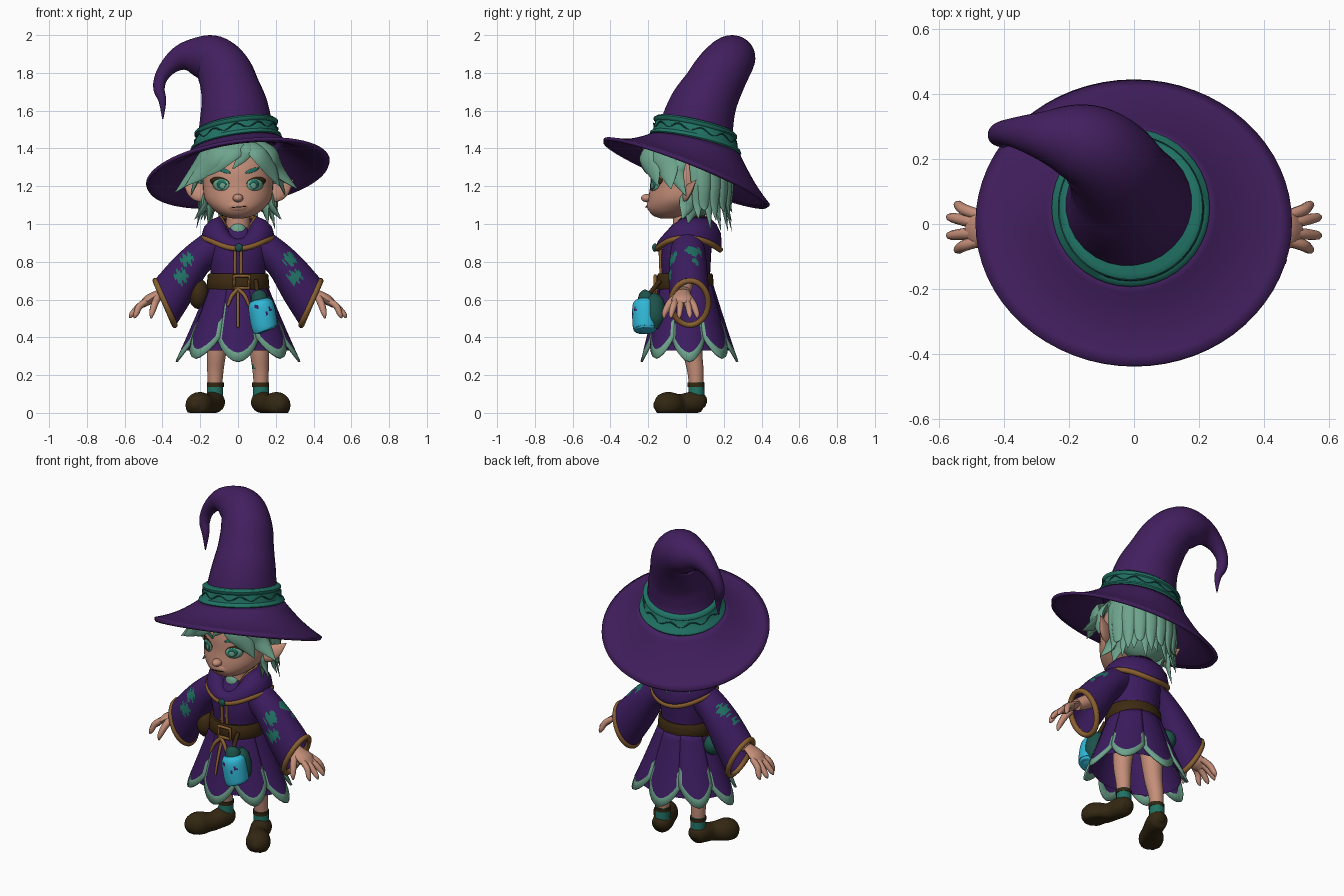
import bpy, bmesh, math
from mathutils import Vector as V

if "Cube" in bpy.data.objects:
    bpy.data.objects.remove(bpy.data.objects["Cube"])


def material(name, *rgb):
    m = bpy.data.materials.new(name)
    m.use_nodes = True
    m.diffuse_color = (*rgb, 1)
    m.node_tree.nodes["Principled BSDF"].inputs["Base Color"].default_value = (*rgb, 1)
    return m


HAT = material("hat purple", .054, .0135, .112)
ROBE = material("robe purple", .045, .0115, .115)
TEAL = material("teal", .015, .17, .13)
DEEP = material("deep teal", .012, .085, .07)
MINT = material("mint", .155, .37, .265)
SKIN = material("skin", .55, .27, .19)
GOLD = material("gold trim", .25, .115, .03)
LEATHER = material("leather", .046, .023, .006)
SHOE = material("dark shoe", .033, .02, .006)
CYAN = material("cyan glass", .03, .48, .68)


def mesh(name, verts, faces, *mats, thick=0, angle=50):
    me = bpy.data.meshes.new(name)
    me.from_pydata([tuple(v) for v in verts], [], faces)
    bm = bmesh.new()
    bm.from_mesh(me)
    bmesh.ops.remove_doubles(bm, verts=bm.verts, dist=1e-5)
    bmesh.ops.recalc_face_normals(bm, faces=bm.faces)
    bm.to_mesh(me)
    bm.free()
    ob = bpy.data.objects.new(name, me)
    bpy.context.collection.objects.link(ob)
    for m in mats:
        me.materials.append(m)
    if thick:
        mod = ob.modifiers.new("thickness", "SOLIDIFY")
        mod.thickness, mod.offset = thick, 0
    bpy.ops.object.select_all(action="DESELECT")
    ob.select_set(True)
    bpy.context.view_layer.objects.active = ob
    bpy.ops.object.shade_smooth_by_angle(angle=math.radians(angle))
    return ob


def spline(pts, steps=5):
    """Smooth curve through tuples of any length."""
    out = []
    for i in range(len(pts) - 1):
        a, b, c, d = (pts[min(max(i + k, 0), len(pts) - 1)] for k in (-1, 0, 1, 2))
        for j in range(steps):
            t = j / steps
            out.append(tuple(q + t / 2 * (r - p + t * (2*p - 5*q + 4*r - s + t * (3*q - p - 3*r + s)))
                             for p, q, r, s in zip(a, b, c, d)))
    return out + [tuple(pts[-1])]


def loft(name, rings, *mats, n=24, caps=True, closed=False, thick=0):
    """Skin over elliptical rings given as (centre, axis, axis)."""
    verts = [c + a * math.cos(k * math.tau / n) + b * math.sin(k * math.tau / n)
             for c, a, b in rings for k in range(n)]
    m = len(rings)
    faces = [(i * n + k, i * n + (k + 1) % n, (i + 1) % m * n + (k + 1) % n, (i + 1) % m * n + k)
             for i in range(m if closed else m - 1) for k in range(n)]
    if caps and not closed:
        faces += [tuple(range(n)), tuple(range((m - 1) * n, m * n))]
    return mesh(name, verts, faces, *mats, thick=thick)


def sweep(name, pts, *mats, n=12, steps=5, closed=False, flat=None, ratio=1):
    """Tube through (x, y, z, radius); flat is a centre the broad side faces away from."""
    pts = pts if closed else spline(pts, steps)
    P, rings, side, m = [V(p[:3]) for p in pts], [], V((.31, .9, .2)), len(pts)
    for i, p in enumerate(P):
        t = P[(i + 1) % m] - P[i - 1] if closed else P[min(i + 1, m - 1)] - P[max(i - 1, 0)]
        t.normalize()
        if flat is not None:
            side = p - flat
        side = (side - t * side.dot(t)).normalized()
        r = max(pts[i][3], .001)
        rings.append((p, t.cross(side) * r, side * r * ratio))
    return loft(name, rings, *mats, n=n, closed=closed)


def stack(name, rows, *mats, caps=True, steps=5, n=32):
    """Level rings given as (z, y, x radius, y radius)."""
    return loft(name, [(V((0, y, z)), V((a, 0, 0)), V((0, b, 0))) for z, y, a, b in spline(rows, steps)],
                *mats, n=n, caps=caps)


def blob(name, loc, size, mat):
    rows = [(V(loc) + V((0, 0, -size[2] * math.cos(t))), V((size[0] * math.sin(t), 0, 0)),
             V((0, size[1] * math.sin(t), 0))) for t in [math.pi * (.02 + .96 * i / 14) for i in range(15)]]
    loft(name, rows, mat)


def paint(ob, index, spots, size):
    """Ragged patches of another colour around the given spots."""
    for f in ob.data.polygons:
        c = f.center
        if any((c - V(q)).length < size * (1 + .35 * math.sin(c.x * 190 + c.z * 150)) for q in spots):
            f.material_index = index


def circle(n):
    return [k * math.tau / n for k in range(n)]


# Hat: crooked cone, drooping brim and band
sweep("hat_cone", [(-.01, .05, 1.42, .215), (-.012, .06, 1.52, .195), (-.02, .09, 1.62, .178),
                   (-.04, .135, 1.71, .158), (-.07, .185, 1.8, .146), (-.125, .232, 1.865, .132),
                   (-.2, .258, 1.885, .112), (-.285, .272, 1.885, .075), (-.355, .28, 1.845, .05),
                   (-.405, .28, 1.78, .036), (-.418, .27, 1.715, .03), (-.4, .255, 1.65, .02),
                   (-.398, .25, 1.555, .003)], HAT, n=28)
N, ROWS, verts = 64, 9, []
for i in range(ROWS):
    t = i / (ROWS - 1)
    for a in circle(N):
        c, s = math.cos(a), math.sin(a)
        inner = V((.225 * c - .01, .225 * s + .05, 1.42 + .034 * c - .05 * s))
        outer = V((.483 * c, .437 * s, 1.268 + .062 * c - .172 * s))
        verts.append(inner.lerp(outer, t) - V((0, 0, .02 * math.sin(math.pi * t))))
mesh("hat_brim", verts, [(i * N + k, i * N + (k + 1) % N, (i + 1) * N + (k + 1) % N, (i + 1) * N + k)
                         for i in range(ROWS - 1) for k in range(N)], HAT, thick=.018)
loft("hat_band", [(V((-.01, .05, 1.415 + h)), V((r, 0, .15 * r)), V((0, r, -.22 * r)))
                  for h, r in ((0, .235), (.012, .243), (.025, .238), (.032, .226), (.08, .213),
                               (.087, .221), (.1, .221), (.112, .205))], TEAL, n=40)
sweep("band_vine", [(.22 * math.cos(a) - .01, .22 * math.sin(a) + .05, 1.471 + .033 * math.cos(a)
                     - .049 * math.sin(a) + .013 * math.sin(11 * a), .004) for a in circle(132)],
      DEEP, n=6, closed=True)

# Head, with a surface lookup so face details follow it
HEAD = [(1.03, -.1, .03, .035), (1.045, -.085, .085, .09), (1.08, -.06, .135, .14), (1.13, -.03, .175, .17),
        (1.2, -.015, .185, .175), (1.28, -.01, .182, .175), (1.36, -.005, .16, .155), (1.43, 0, .09, .09)]
stack("head", HEAD, SKIN, n=40)


def face_y(x, z):
    rows = spline(HEAD)
    for p, q in zip(rows, rows[1:]):
        if p[0] <= z <= q[0]:
            t = (z - p[0]) / (q[0] - p[0])
            y, a, b = (p[k] + t * (q[k] - p[k]) for k in (1, 2, 3))
            return y - b * math.sqrt(max(0, 1 - (x / a) ** 2))
    return -.1


def face_plate(name, x, z, w, h, mat, lift, tilt=0):
    pts = [(x, z)] + [(x + f * w * math.cos(a), z + f * (h * math.sin(a) + tilt * w * math.cos(a)))
                      for f in (.5, 1) for a in circle(20)]
    faces = [(0, 1 + k, 1 + (k + 1) % 20) for k in range(20)]
    faces += [(1 + k, 1 + (k + 1) % 20, 21 + (k + 1) % 20, 21 + k) for k in range(20)]
    mesh(name, [(u, face_y(u, v) - lift, v) for u, v in pts], faces, mat, thick=.003)


for s, side in ((-1, "right"), (1, "left")):
    face_plate(side + "_eyelash", s * .096, 1.222, .05, .026, SHOE, .003, s * .14)
    face_plate(side + "_eye", s * .09, 1.207, .043, .031, MINT, .005)
    face_plate(side + "_iris", s * .086, 1.21, .024, .027, TEAL, .007)
    face_plate(side + "_iris_glow", s * .083, 1.203, .014, .016, MINT, .009)
    face_plate(side + "_eyebrow", s * .075, 1.283, .036, .011, TEAL, .005, s * .35)
    sweep(side + "_ear", [(s * .165, -.01, 1.15, .032), (s * .2, .005, 1.165, .048), (s * .24, .025, 1.187, .04),
                          (s * .292, .055, 1.235, .002)], SKIN, flat=V((s * .2, .5, 1.1)), ratio=.35)
blob("nose", (0, -.205, 1.137), (.028, .033, .022), SKIN)
blob("muzzle", (0, -.165, 1.098), (.07, .043, .042), SKIN)
face_plate("mouth", .005, 1.09, .04, .0025, LEATHER, .012, .08)
stack("neck", [(.9, 0, .07, .07), (1.06, -.01, .06, .06)], SKIN)

# Hair: cap, swept fringe, side and back locks
CENTRE = V((0, .02, 1.22))


def lock(name, pts, w):
    profile = (.75, 1, .8, .55, .03) if len(pts) == 5 else (.7, 1, .85, .03)
    sweep(name, [(*p, w * f) for p, f in zip(pts, profile)], MINT, n=10, flat=CENTRE, ratio=.4)


blob("hair_back", (0, .07, 1.24), (.195, .135, .2), MINT)
blob("hair_top", (0, .01, 1.37), (.185, .175, .075), MINT)
for i, (path, w) in enumerate([
        (((.06, -.15, 1.43), (-.04, -.21, 1.375), (-.12, -.195, 1.31), (-.19, -.175, 1.245)), .054),
        (((.03, -.14, 1.43), (-.1, -.19, 1.38), (-.19, -.15, 1.28), (-.28, -.13, 1.2)), .062),
        (((0, -.12, 1.43), (-.14, -.14, 1.38), (-.23, -.09, 1.27), (-.335, -.08, 1.165)), .068),
        (((.05, -.16, 1.43), (.11, -.21, 1.37), (.175, -.17, 1.285), (.22, -.15, 1.2)), .054),
        (((.07, -.13, 1.43), (.17, -.13, 1.37), (.215, -.09, 1.28), (.315, -.08, 1.185)), .066),
        (((.07, -.16, 1.43), (.05, -.215, 1.395), (.02, -.215, 1.35), (-.03, -.21, 1.29)), .034)]):
    lock(f"fringe_lock_{i}", path, w)
for s in (-1, 1):
    lock("temple_lock", ((s * .13, -.06, 1.42), (s * .2, -.05, 1.33), (s * .215, -.05, 1.26), (s * .25, .0, 1.15)), .05)
    lock("jaw_lock", ((s * .15, .03, 1.25), (s * .175, .015, 1.14), (s * .18, 0, 1.09), (s * .23, -.02, 1.025)), .045)
    lock("nape_lock", ((s * .14, .06, 1.25), (s * .16, .05, 1.14), (s * .15, .03, 1.08), (s * .16, .01, 1.0)), .05)
for layer, count in ((0, 10), (1, 9)):
    for i in range(count):
        a = math.radians(12 + 156 * (i + layer * .5) / 9)
        end = (.98 if i % 2 else 1.03) + .05 * layer - .02 * math.sin(a)
        rows = ((.11, 1.43), (.19, 1.34), (.207 + .01 * layer, 1.21), (.2 + .012 * layer, 1.1), (.225, end))
        lock("back_lock", [(r * math.cos(a), .02 + r * math.sin(a), z) for r, z in rows], .046)

# Robe top, cowl and belt
stack("torso", [(.65, 0, .15, .135), (.72, 0, .143, .128), (.82, 0, .155, .132), (.91, .01, .15, .125),
                (.98, .02, .1, .09)], ROBE)
cowl = []
for f in (0, .3, .6, .85, 1):
    for a in circle(40):
        c, s = math.cos(a), math.sin(a)
        front = max(0, -s) ** 3
        top = V((.095 * c, .02 + .095 * s, 1.035 - .12 * front))
        low = V((.185 * c, .015 + .165 * s, .925 - .055 * front - .06 * max(0, s) ** 2))
        cowl.append(top.lerp(low, f) + V((c, s, .6)) * .025 * math.sin(math.pi * f))
mesh("cowl", cowl, [(i * 40 + k, i * 40 + (k + 1) % 40, i * 40 + 40 + (k + 1) % 40, i * 40 + 40 + k)
                    for i in range(4) for k in range(40)], ROBE, thick=.015)
sweep("cowl_trim", [(*p, .016) for p in cowl[160:]], GOLD, n=8, closed=True)
sweep("collar_trim", [(*p, .009) for p in cowl[:40]], GOLD, n=8, closed=True)
blob("undershirt", (0, -.05, .96), (.045, .035, .05), MINT)
blob("brooch", (.005, -.165, .875), (.02, .014, .022), DEEP)
for x in (-.016, .016):
    sweep("front_seam", [(x, -.136, .87, .009), (x, -.135, .8, .009), (x, -.13, .72, .009)], GOLD, n=8)
stack("belt", [(.655, -.005, .155, .142), (.66, -.005, .166, .152), (.73, -.005, .16, .147),
               (.735, -.005, .15, .138)], LEATHER, steps=2)
sweep("buckle", [(.02 + .04 * x, -.163, .693 + .032 * z, .009) for x, z in
                 ((-1, -1), (0, -1), (1, -1), (1, 0), (1, 1), (0, 1), (-1, 1), (-1, 0))], GOLD, n=8, closed=True)
for x in (-.055, .06):
    sweep("belt_cord", [(.0, -.165, .655, .011), (x * .6, -.18, .62, .011), (x, -.19, .565, .008)], GOLD, n=8)

# Skirt: eight pointed petals with trimmed hems over a plain underskirt
stack("underskirt", [(.68, 0, .14, .125), (.52, .01, .2, .165), (.33, .02, .278, .21)], ROBE, caps=False)
US = (-1, -.79, -.62, -.42, -.2, 0, .2, .42, .62, .79, 1)
W = len(US)
for p in range(8):
    verts = []
    for v in range(10):
        for u in US:
            hem = .27 + .11 * abs(u) ** 1.7 + .018 * (p % 2)
            z = hem if v == 9 else .68 + (hem + .047 - .68) * v / 8
            f = (.68 - z) / .4
            a = math.radians(-90 + 45 * p + 23.5 * u)
            k = 1 + .07 * f * (1 - u * u) + .012 * (p % 2)
            verts.append(((.148 + .152 * f) * k * math.cos(a), .018 * f + (.138 + .096 * f) * k * math.sin(a), z))
    petal = mesh(f"skirt_petal_{p}", verts, [(i * W + j, i * W + j + 1, i * W + W + j + 1, i * W + W + j)
                                             for i in range(9) for j in range(W - 1)], ROBE, MINT, thick=.012)
    for i, face in enumerate(petal.data.polygons):
        if i // 10 == 8 or (i % 10 in (0, 9) and face.center.z < (.48 if p else .58)):
            face.material_index = 1
sweep("skirt_seam", [(0, -.152, .65, .009), (0, -.19, .56, .009), (0, -.222, .45, .007)], GOLD, n=8)

for s, side in ((-1, "right"), (1, "left")):
    # Wide sleeve with leaf patches and gold cuff
    rings = [(V((s * (a + c) / 2, y, (b + d) / 2)), V((s * (a - c) / 2, 0, (b - d) / 2)), V((0, r, 0)))
             for a, b, c, d, y, r in spline([(.1, .99, .1, .8, .01, .075), (.2, .93, .17, .74, .01, .088),
                                             (.32, .83, .25, .6, .012, .098), (.437, .7, .335, .465, .02, .098)], 16)]
    sleeve = loft(side + "_sleeve", rings, ROBE, TEAL, GOLD, n=72, caps=False, thick=.012)
    paint(sleeve, 1, [(s * x, y, z) for x, y, z in ((.27, -.06, .81), (.3, -.08, .72), (.28, .04, .85),
                                                    (.33, .02, .78))], .034)
    for face in sleeve.data.polygons[72 * 46:]:
        face.material_index = 2
    c, a, b = rings[-1]
    sweep(side + "_cuff", [(*(c + a * math.cos(t) + b * math.sin(t)), .016) for t in circle(32)], GOLD, n=8, closed=True)
    # Arm and hand
    sweep(side + "_forearm", [(s * .27, 0, .73, .045), (s * .36, -.005, .67, .04), (s * .41, -.01, .64, .034)], SKIN)
    sweep(side + "_palm", [(s * .385, -.01, .655, .028), (s * .43, -.018, .628, .045), (s * .475, -.018, .598, .058),
                           (s * .508, -.015, .572, .038)], SKIN, flat=V((s * .2, 0, .3)), ratio=.45)
    for y, tip, x in ((.028, .058, .55), (.002, .02, .572), (-.026, -.035, .572), (-.053, -.078, .55)):
        sweep(side + "_finger", [(s * .475, y, .597, .017), (s * .52, (y + tip) / 2, .566, .018),
                                 (s * (x - .01), tip, .522, .014), (s * x, tip, .502, .004)], SKIN, n=8)
    sweep(side + "_thumb", [(s * .42, -.045, .62, .02), (s * .44, -.085, .58, .02),
                            (s * .455, -.112, .53, .015), (s * .46, -.116, .5, .004)], SKIN, n=8)
    # Leg, sock and shoe
    leg = sweep(side + "_leg", [(s * .1, .03, .5, .065), (s * .113, .035, .33, .052), (s * .12, .05, .22, .043),
                                (s * .122, .055, .1, .035)], SKIN, TEAL, n=24, steps=12)
    paint(leg, 1, [(.07, .02, .245)], .02)
    sweep(side + "_sock", [(s * .122, .055, .08, .045), (s * .121, .055, .13, .043), (s * .12, .053, .16, .042)], TEAL)
    sweep(side + "_sock_rim", [(s * .12, .053, .138, .046), (s * .12, .053, .16, .046)], SHOE)
    shoe = sweep(side + "_shoe", [(s * x, y, z, r) for x, y, z, r in (
        (.115, .105, .045, .015), (.118, .085, .052, .048), (.13, .04, .056, .058), (.157, -.03, .045, .054),
        (.202, -.09, .041, .07), (.223, -.14, .04, .056), (.231, -.17, .038, .012))], SHOE, n=20)
    for v in shoe.data.vertices:
        v.co.z = max(v.co.z, 0)

# Hanging bottle with its holder, and hip pouch
bottle = sweep("bottle", [(.148, -.212, .432, .03), (.146, -.212, .438, .058), (.14, -.213, .46, .069),
                          (.125, -.215, .55, .07), (.117, -.216, .588, .06), (.114, -.216, .602, .035)],
               CYAN, ROBE, n=40, steps=10)
paint(bottle, 1, [(.1, -.278, .565), (.165, -.267, .55), (.15, -.277, .52)], .011)
sweep("bottle_cap", [(.115, -.212, .592, .045), (.11, -.205, .62, .042), (.106, -.195, .635, .028)], DEEP, n=16)
sweep("bottle_holder", [(.15, -.17, .445, .03), (.145, -.168, .5, .058), (.13, -.168, .58, .055),
                        (.115, -.168, .62, .03)], DEEP, n=16)
sweep("bottle_strap", [(.107, -.2, .62, .012), (.1, -.17, .66, .012), (.095, -.135, .7, .012)], LEATHER, n=8)
blob("hip_pouch", (-.208, -.005, .63), (.055, .065, .08), LEATHER)
blob("pouch_flap", (-.21, .03, .62), (.052, .06, .06), DEEP)
